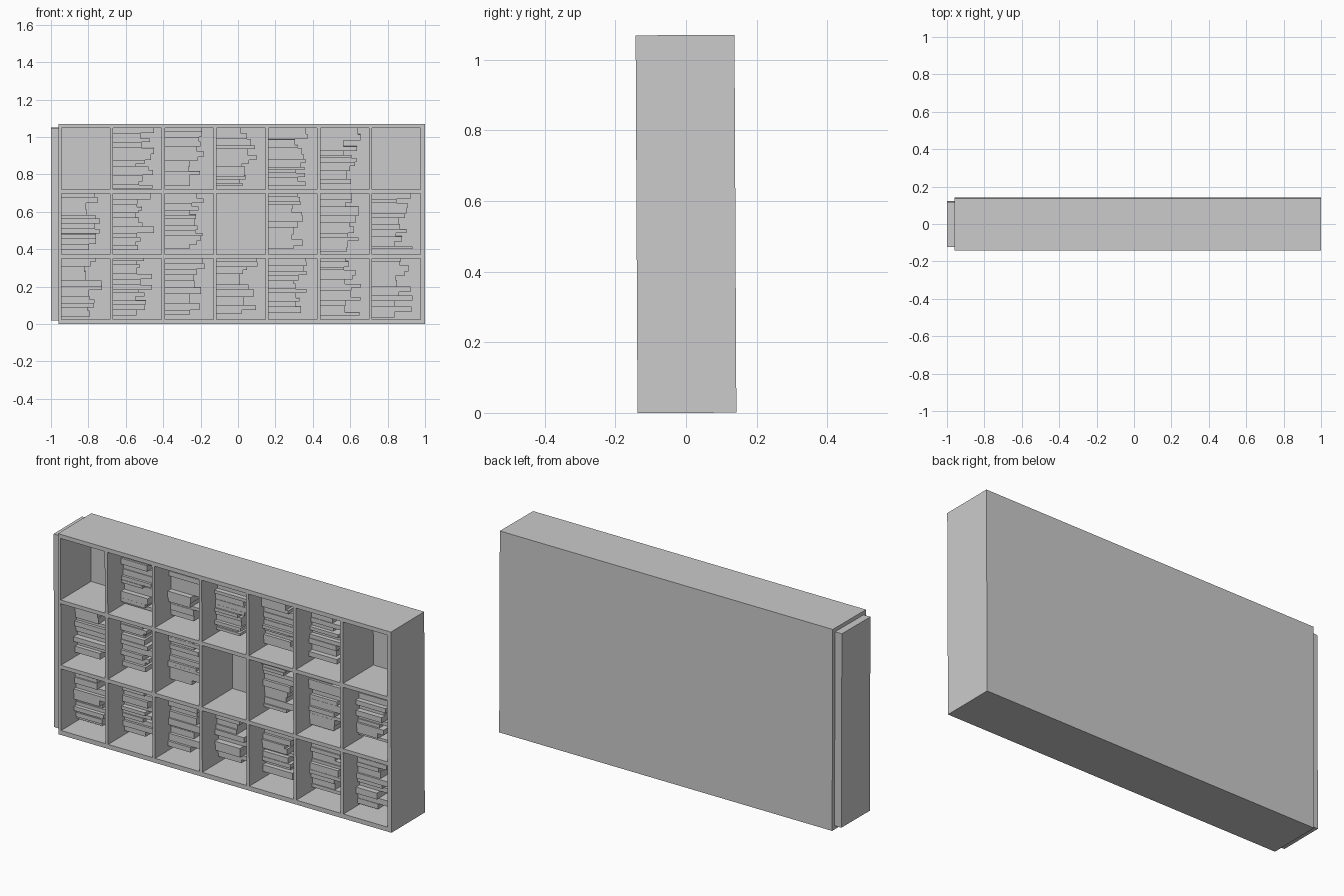
import bpy, bmesh, random
from mathutils import Matrix, Vector

random.seed(7)
old = bpy.data.objects.get("Cube")
if old:
    bpy.data.objects.remove(old, do_unlink=True)

grey = bpy.data.materials.new("plain grey")
grey.use_nodes = True
colour = (0.6, 0.6, 0.6, 1)
grey.diffuse_color = colour
grey.node_tree.nodes["Principled BSDF"].inputs["Base Color"].default_value = colour

LEAN = Matrix.Rotation(0.005, 4, "X")  # the whole case leans very slightly
MID = Vector((0, 0, 0.535))


def add_box(bm, lo, hi):
    lo, hi = Vector(lo), Vector(hi)
    size = Matrix.Diagonal((*(hi - lo), 1))
    bmesh.ops.create_cube(bm, size=1, matrix=Matrix.Translation((lo + hi) / 2) @ size)


def make(name, boxes):
    bm = bmesh.new()
    for lo, hi in boxes:
        add_box(bm, lo, hi)
    bm.transform(Matrix.Translation(MID) @ LEAN @ Matrix.Translation(-MID))
    mesh = bpy.data.meshes.new(name)
    bm.to_mesh(mesh)
    bm.free()
    mesh.materials.append(grey)
    obj = bpy.data.objects.new(name, mesh)
    bpy.context.collection.objects.link(obj)
    return obj


# Overall case and compartment sizes
X0, X1, Y0, Y1, Z1 = -0.96, 1.0, -0.14, 0.14, 1.07
COLS, ROWS = 7, 3
CELL_W, CELL_H = 0.26, 0.328
PITCH_X, PITCH_Z = 0.277, 0.348
FIRST_X, FIRST_Z = -0.945, 0.024
BACK = 0.115


def cell_x(c):
    return FIRST_X + c * PITCH_X


def cell_z(r):
    return FIRST_Z + r * PITCH_Z


# Outer case
last_x = cell_x(COLS - 1) + CELL_W
last_z = cell_z(ROWS - 1) + CELL_H
make("back_panel", [((X0, BACK, 0), (X1, Y1, Z1))])
make("bottom_board", [((X0, Y0, 0), (X1, BACK, FIRST_Z))])
make("top_board", [((X0, Y0, last_z), (X1, BACK, Z1))])
make("right_side_board", [((X0, Y0, FIRST_Z), (FIRST_X, BACK, last_z))])
make("left_side_board", [((last_x, Y0, FIRST_Z), (X1, BACK, last_z))])

# Uprights and the shelves between them
make("uprights", [((cell_x(c) - PITCH_X + CELL_W, Y0, FIRST_Z), (cell_x(c), BACK, last_z))
                  for c in range(1, COLS)])
make("shelves", [((cell_x(c), Y0, cell_z(r) - PITCH_Z + CELL_H),
                  (cell_x(c) + CELL_W, BACK, cell_z(r)))
                 for c in range(COLS) for r in range(1, ROWS)])

# Plinth on the right end
make("end_plinth", [((-1.0, -0.12, 0.02), (X0, 0.12, 1.05))])

# Stacked books, with uneven lengths and depths, in all but three compartments
EMPTY = {(0, 2), (6, 2), (3, 1)}
for c in range(COLS):
    for r in range(ROWS):
        if (c, r) in EMPTY:
            continue
        books = []
        x, z = cell_x(c), cell_z(r) + CELL_H
        floor = cell_z(r) + random.uniform(0.005, 0.03)
        while z - floor > 0.012:
            thick = min(random.uniform(0.015, 0.036), z - floor)
            length = random.uniform(0.12, 0.22)
            front = random.uniform(-0.035, 0.0)
            books.append(((x, front, z - thick), (x + length, BACK, z)))
            z -= thick
        make(f"books_column_{c + 1}_row_{r + 1}", books)
